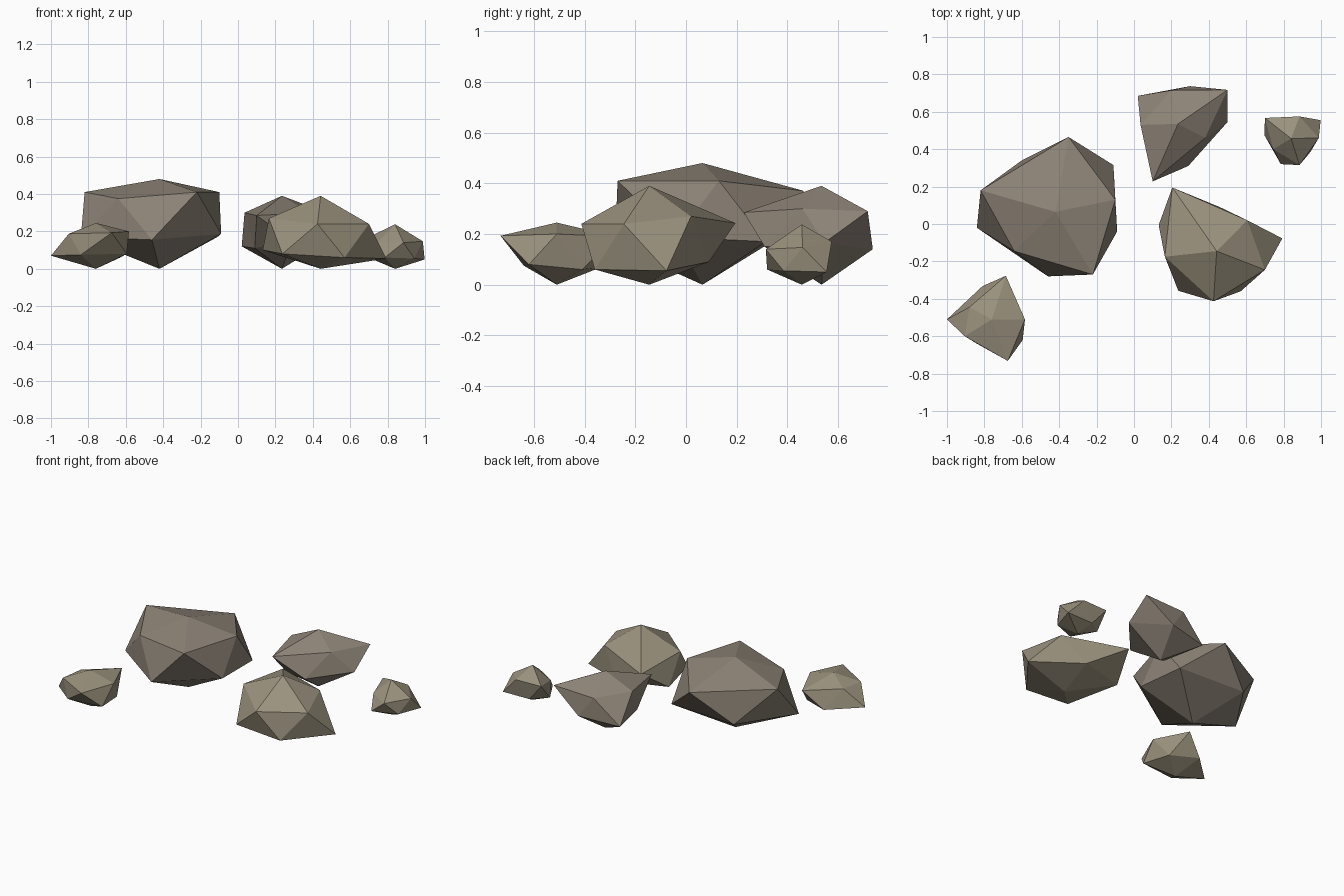
import bpy, bmesh


def material(name, rgb):
    m = bpy.data.materials.new(name)
    m.diffuse_color = (*rgb, 1)
    return m


grey = material("grey_stone", (0.27, 0.23, 0.185))
tan = material("tan_stone", (0.33, 0.29, 0.21))


def rock(name, mat, x, y, height, upper, lower):
    """Irregular 20-sided stone: tip, two staggered five-point rings, foot on the ground."""
    bm = bmesh.new()
    top = bm.verts.new((x, y, height))
    foot = bm.verts.new((x, y, 0))
    u = [bm.verts.new(p) for p in upper]
    l = [bm.verts.new(p) for p in lower]
    for i in range(5):
        j = (i + 1) % 5
        for tri in ((top, u[i], u[j]), (u[i], l[i], u[j]),
                    (u[j], l[i], l[j]), (foot, l[j], l[i])):
            bm.faces.new(tri)
    bmesh.ops.recalc_face_normals(bm, faces=bm.faces)
    mesh = bpy.data.meshes.new(name)
    bm.to_mesh(mesh)
    bm.free()
    mesh.materials.append(mat)
    bpy.context.collection.objects.link(bpy.data.objects.new(name, mesh))


# Largest rock, left
rock("large_rock", grey, -.42, .065, .48,
     [(-.10, .13, .41), (-.35, .465, .37), (-.82, .18, .41), (-.64, -.145, .375), (-.22, -.27, .41)],
     [(-.11, .315, .17), (-.60, .34, .17), (-.84, -.02, .17), (-.46, -.28, .155), (-.09, -.04, .187)])

# Medium rock, front right
rock("front_rock", tan, .442, -.145, .39,
     [(.605, .02, .27), (.205, .195, .243), (.165, -.175, .27), (.425, -.413, .24), (.70, -.245, .24)],
     [(.46, .09, .09), (.132, -.005, .10), (.237, -.357, .08), (.57, -.36, .06), (.793, -.077, .055)])

# Medium rock, back
rock("back_rock", grey, .235, .535, .39,
     [(.50, .717, .29), (.20, .715, .28), (.035, .53, .30), (.10, .228, .285), (.38, .46, .30)],
     [(.30, .737, .14), (.02, .685, .12), (.09, .40, .11), (.29, .31, .15), (.50, .545, .165)])

# Small rock, front left
rock("small_rock", tan, -.76, -.51, .245,
     [(-.583, -.51, .20), (-.685, -.277, .19), (-.88, -.445, .19), (-.905, -.60, .187), (-.675, -.732, .193)],
     [(-.63, -.41, .06), (-.81, -.332, .07), (-1.0, -.51, .07), (-.84, -.64, .075), (-.595, -.62, .08)])

# Smallest rock, back right
rock("pebble", tan, .84, .457, .238,
     [(.988, .46, .147), (.885, .575, .17), (.70, .567, .17), (.745, .40, .14), (.885, .315, .14)],
     [(.998, .555, .05), (.80, .55, .05), (.697, .475, .06), (.785, .32, .06), (.943, .385, .055)])
